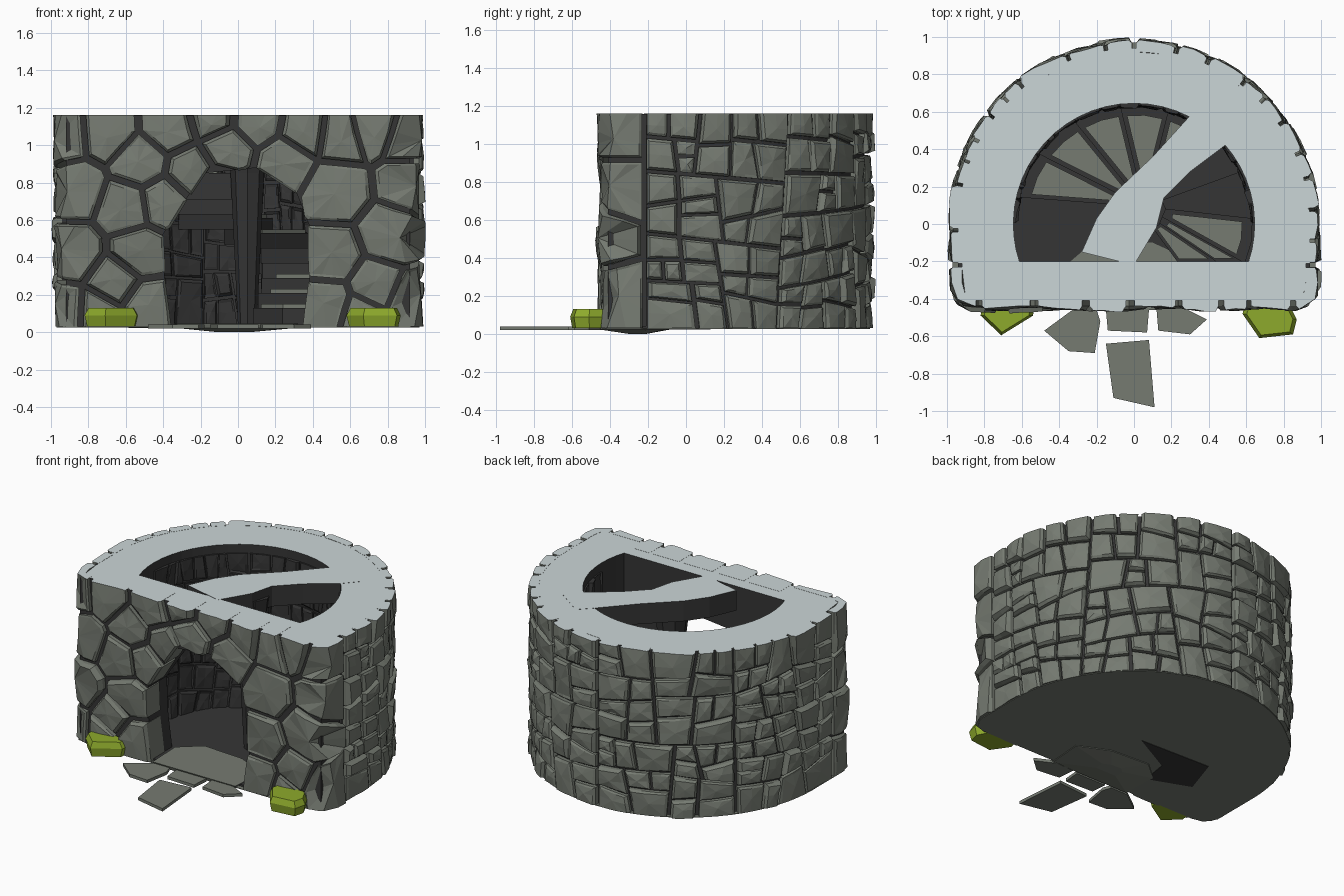
import bpy, bmesh, math, random
from mathutils import Vector as V

if "Cube" in bpy.data.objects:
    bpy.data.objects.remove(bpy.data.objects["Cube"])

random.seed(11)
TOP, BOT = 1.16, 0.03


def material(name, r, g, b):
    m = bpy.data.materials.new(name)
    m.diffuse_color = (r, g, b, 1)
    m.use_nodes = True
    m.node_tree.nodes["Principled BSDF"].inputs["Base Color"].default_value = m.diffuse_color
    return m


STONE = material("grey stone", .18, .197, .167)
DARK = material("dark mortar", .036, .036, .036)
CAP = material("pale cut top", .60, .67, .68)
MOSS = material("moss green", .27, .40, .025)


def finish(name, bm, mat, cap=False):
    """Make an object; with cap=True, upward faces at the cut height get the pale colour."""
    bmesh.ops.recalc_face_normals(bm, faces=bm.faces)
    if cap:
        for f in bm.faces:
            f.normal_update()
            if abs(f.normal.z) > .9 and f.calc_center_median().z > TOP - .005:
                f.material_index = 1
    me = bpy.data.meshes.new(name)
    bm.to_mesh(me)
    bm.free()
    me.materials.append(mat)
    if cap:
        me.materials.append(CAP)
    ob = bpy.data.objects.new(name, me)
    bpy.context.collection.objects.link(ob)
    return ob


def loft(bm, rings):
    """Solid through rings of equal vertex count, open at the last ring."""
    vs = [[bm.verts.new(p) for p in r] for r in rings]
    n = len(vs[0])
    for a, b in zip(vs, vs[1:]):
        for i in range(n):
            bm.faces.new((a[i], a[(i + 1) % n], b[(i + 1) % n], b[i]))
    bm.faces.new(vs[0])
    return vs[-1]


def slab(bm, pts, z0, z1):
    bm.faces.new(loft(bm, [[(x, y, z) for x, y in pts] for z in (z0, z1)]))


def scaled(pts, k):
    cx, cy = (sum(p[i] for p in pts) / len(pts) for i in (0, 1))
    return [(cx + (x - cx) * k, cy + (y - cy) * k) for x, y in pts]


# --- D-shaped outline, unrolled: u = 0 is the front middle -------------------
R, FY, C = .94, -.41, .08
S1 = R - C
S2 = S1 + C * math.pi / 2
S3 = S2 - FY - C
HALF = S3 + R * math.pi / 2


def outer(u):
    s, sg = abs(u), (1 if u >= 0 else -1)
    if s < S1:
        p, n = (s, FY), (0, -1)
    elif s < S2:
        a = (s - S1) / C - math.pi / 2
        n = (math.cos(a), math.sin(a))
        p = (S1 + C * n[0], FY + C + C * n[1])
    elif s < S3:
        p, n = (R, FY + C + s - S2), (1, 0)
    else:
        a = (s - S3) / R
        n = (math.cos(a), math.sin(a))
        p = (R * n[0], R * n[1])
    return V((p[0] * sg, p[1], 0)), V((n[0] * sg, n[1], 0))


RI = .645


def inner(u):
    n = V((math.cos(u / RI), math.sin(u / RI), 0))
    return n * RI, -n


# --- stone outlines: convex cells on the unrolled wall ------------------------
def clip(poly, m, n):
    """Keep the part of a polygon where (p - m).n <= 0."""
    out = []
    for i, a in enumerate(poly):
        b = poly[(i + 1) % len(poly)]
        da, db = (a - m).dot(n), (b - m).dot(n)
        if da <= 0:
            out.append(a)
        if da * db < 0:
            out.append(a + (b - a) * (da / (da - db)))
    return out


def rect(u0, u1, z0, z1):
    return [V((u0, z0)), V((u1, z0)), V((u1, z1)), V((u0, z1))]


def cells(seeds, skip, box):
    """One cell around each seed; cells of the skip seeds stay empty."""
    seeds, skip = [V(s) for s in seeds], [V(s) for s in skip]
    for s in seeds:
        poly = box
        for t in seeds + skip:
            if t != s:
                poly = clip(poly, (s + t) / 2, t - s)
        yield poly


def split(poly, w, h):
    """Halve a region with slanted cuts until every piece is a stone."""
    lo = [min(p[i] for p in poly) for i in (0, 1)]
    size = [max(p[i] for p in poly) - lo[i] for i in (0, 1)]
    k = random.uniform(.8, 1.35)
    if size[0] < w * k and size[1] < h * k:
        return [poly]
    axis = 0 if size[0] / w > size[1] / h else 1
    m = V([lo[i] + size[i] * (random.uniform(.4, .6) if i == axis else .5) for i in (0, 1)])
    n = V((0, 0))
    n[axis], n[1 - axis] = 1, random.uniform(-.22, .22) * min(1, .5 / size[1 - axis])
    return split(clip(poly, m, n), w, h) + split(clip(poly, m, -n), w, h)


def stones(bm, polys, z0, z1, place, depth, bulge, gap):
    """Raise each cell into a bevelled, slightly tilted stone that follows the wall."""
    for poly in polys:
        pts = []
        for i, a in enumerate(poly):
            b = poly[(i + 1) % len(poly)]
            k = max(1, math.ceil((b - a).length / .1))
            pts += [a.lerp(b, j / k) for j in range(k) if (b - a).length > .012]
        if len(pts) < 3:
            continue
        c = sum(pts, V((0, 0))) / len(pts)
        size = sum((p - c).length for p in pts) / len(pts)
        tilt = V((random.uniform(-.09, .09), random.uniform(-.09, .09)))
        lift = random.uniform(-.012, .008)

        def ring(g, out, slope):
            res = []
            for p in pts:
                q = c + (p - c) * max(.3, 1 - g / size)
                if abs(p.y - z1) < 1e-4 or abs(p.y - z0) < 1e-4:
                    q.y = p.y
                o = out + ((q - c).dot(tilt) + random.uniform(-.004, .004) if slope else 0)
                b, n = place(q.x)
                res.append(b + n * o + V((0, 0, q.y)))
            return res
        last = loft(bm, [ring(gap, -depth(c.x), 0), ring(gap, bulge * .55, 0),
                         ring(gap + .016, bulge * .85 + lift, 1)])
        b, n = place(c.x)
        mid = bm.verts.new(b + n * (bulge + lift) + V((0, 0, c.y)))
        for i in range(len(last)):
            bm.faces.new((last[i], last[(i + 1) % len(last)], mid))


# Door outline, and the ring of stones around it
door = [(-.34, BOT), (-.37, .25), (-.38, .5), (-.27, .68), (-.17, .83), (.1, .86),
        (.29, .74), (.36, .55), (.36, .25), (.33, BOT)]
arch = [(-.49, .14), (-.53, .43), (-.40, .70), (-.25, .86), (-.06, .98),
        (.25, .91), (.52, .76), (.50, .40), (.48, .15)]


def nearest(p):
    found = []
    for a, b in zip(door, door[1:]):
        a, b = V(a), V(b)
        t = max(0, min(1, (p - a).dot(b - a) / (b - a).length_squared))
        found.append(a.lerp(b, t))
    return min(found, key=lambda q: (q - p).length)


inside = [tuple(2 * nearest(V(p)) - V(p)) for p in arch] + [(0, .35)]
front = [(-.93, .11), (-.75, .10), (-.66, .26), (-.88, .42), (-.60, .67), (-.87, .76),
         (-.52, .91), (-.70, 1.07), (-.94, 1.05), (-.36, 1.09), (-.14, 1.16), (.10, 1.14),
         (.36, 1.08), (.55, 1.05), (.72, 1.1), (.92, 1.03), (.92, .80), (.82, .52),
         (.73, .24), (.66, .09), (.92, .16)]
EDGE = 1.1
bm = bmesh.new()
stones(bm, cells(arch + front, inside, rect(-EDGE, EDGE, BOT, TOP)), BOT, TOP, outer,
       lambda u: .12 if abs(u) < .7 else .02, .05, .018)
finish("front_stones", bm, STONE, True)
bm = bmesh.new()
for u0, u1 in ((EDGE, HALF), (-HALF, -EDGE)):
    stones(bm, split(rect(u0, u1, BOT, TOP), .25, .21), BOT, TOP, outer,
           lambda u: .02, .05, .011)
finish("round_wall_stones", bm, STONE, True)

# Dark stones lining the inside of the round wall
bm = bmesh.new()
stones(bm, split(rect(0, RI * math.pi, .04, 1.1), .16, .2), .04, 1.1, inner,
       lambda u: .02, .02, .008)
finish("inner_stones", bm, DARK)

# --- wall core ---------------------------------------------------------------
bm = bmesh.new()
us = S2 + (-.21 - FY - C)
arc = [tuple(outer(us + (HALF - us) * i / 24)[0][:2]) for i in range(25)]
arc += [(-x, y) for x, y in arc[-2::-1]]
a0 = math.asin(-.21 / RI)
hole = [(RI * math.cos(a), RI * math.sin(a))
        for a in (math.pi - a0 + (2 * a0 - math.pi) * i / 32 for i in range(33))]
slab(bm, arc + hole, BOT, TOP - .001)
finish("round_wall", bm, DARK, True)

bm = bmesh.new()
opening = [(x * 1.06, z if z == BOT else z + .02) for x, z in door]
prof = [(-.92, BOT)] + opening + [(.92, BOT), (.92, TOP - .001), (-.92, TOP - .001)]
bm.faces.new(loft(bm, [[(x, y, z) for x, z in prof] for y in (FY, -.2)]))
finish("front_wall", bm, DARK, True)

# --- floor, base, pit and doorstep -------------------------------------------
def plate(name, out, z0, z1, mat):
    bm = bmesh.new()
    ring = [outer(-HALF + 2 * HALF * i / 80) for i in range(80)]
    slab(bm, [tuple((p + n * out)[:2]) for p, n in ring], z0, z1)
    finish(name, bm, mat)


plate("base", .03, BOT - .004, BOT, STONE)
plate("floor", 0, BOT, BOT + .012, DARK)
bm = bmesh.new()
slab(bm, [(.03, .11), (-.5, .13), (-.585, -.13), (-.3, -.24), (-.27, -.05)], BOT - .007, BOT - .004)
finish("pit_underside", bm, DARK)
bm = bmesh.new()
step = [(-.33, -.46), (.3, -.46), (.32, -.2), (.1, -.1), (-.2, -.08), (-.34, -.2)]
bm.faces.new(loft(bm, [[(x, y, z) for x, y in scaled(step, k)]
                       for k, z in ((.25, 0), (.95, .022), (1, .047))]))
finish("doorstep", bm, STONE)

# --- spiral stair ------------------------------------------------------------
cx, cy = .05, .08
base, tread = bmesh.new(), bmesh.new()
for i in range(10):
    a, b = (math.radians(-68 + 23.5 * (i + j)) for j in (0, 1))
    rim = [(.635 * math.cos(t), max(-.21, .635 * math.sin(t))) for t in (a, (a + b) / 2, b)]
    hub = [(cx + .08 * math.cos(t), cy + .08 * math.sin(t)) for t in (b, a)]
    z = .13 + .08 * i
    slab(base, rim + hub, max(BOT, z - .14), z)
    if i not in (3, 4):
        slab(tread, scaled(rim + hub, .74), z - .01, z + .02)
finish("stair_steps", base, DARK)
finish("stair_treads", tread, STONE)

# Newel post and the cut top step joining it to the wall
bm = bmesh.new()
octagon = [(math.cos(t * math.pi / 4), math.sin(t * math.pi / 4)) for t in range(8)]
bm.faces.new(loft(bm, [[(cx + r * x, cy + r * y, z) for x, y in octagon]
                       for r, z in ((.05, BOT), (.09, .85), (.12, 1.1))]))
finish("newel_post", bm, DARK)
bm = bmesh.new()
slab(bm, [(-.28, -.15), (-.2, .03), (-.1, .17), (.1, .36), (.3, .58), (.38, .66), (.58, .52),
          (.5, .43), (.3, .28), (.16, .14), (.12, -.02), (0, -.22)], 1.02, TOP)
finish("top_step", bm, DARK, True)

# --- flagstones and mossy rocks ----------------------------------------------
flags = [[(-.48, -.57), (-.33, -.46), (-.2, -.46), (-.18, -.52), (-.21, -.69), (-.35, -.68)],
         [(-.15, -.46), (.08, -.46), (.07, -.58), (-.14, -.57)],
         [(.12, -.45), (.25, -.44), (.39, -.51), (.3, -.59), (.13, -.57)],
         [(-.15, -.64), (.08, -.62), (.11, -.98), (-.11, -.93)]]
bm = bmesh.new()
for f in flags:
    slab(bm, f, .02, .04)
finish("flagstones", bm, STONE)

rocks = {"left_mossy_rock": [(-.82, -.49), (-.71, -.595), (-.54, -.49), (-.53, -.42), (-.81, -.4)],
         "right_mossy_rock": [(.58, -.48), (.67, -.61), (.85, -.59), (.87, -.51), (.82, -.41), (.6, -.41)]}
for name, pts in rocks.items():
    bm = bmesh.new()
    bm.faces.new(loft(bm, [[(x, y, z) for x, y in scaled(pts, k)]
                           for k, z in ((.9, BOT), (1, .09), (.85, .13))]))
    finish(name, bm, MOSS)
